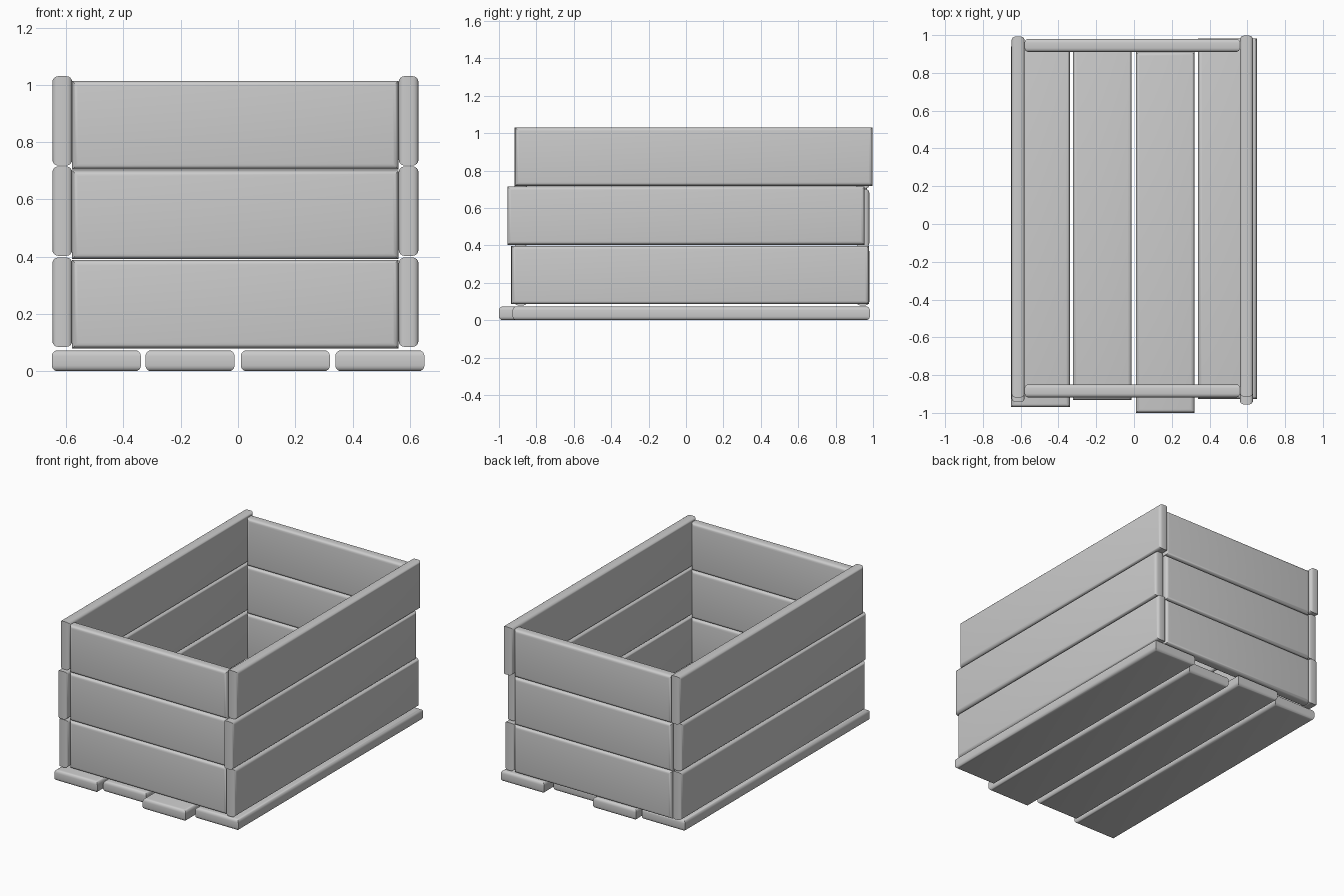
import bpy, bmesh
from mathutils import Vector

if "Cube" in bpy.data.objects:
    bpy.data.objects.remove(bpy.data.objects["Cube"])


def board(name, x, y, z, radius=0.02):
    """Plank filling the given ranges, with the rims of both broad faces rounded."""
    lo, hi = Vector((x[0], y[0], z[0])), Vector((x[1], y[1], z[1]))
    size, centre = hi - lo, (lo + hi) / 2
    thin = min(range(3), key=lambda i: size[i])
    bm = bmesh.new()
    bmesh.ops.create_cube(bm, size=1)
    bmesh.ops.scale(bm, vec=size, verts=bm.verts)
    rims = [e for e in bm.edges
            if abs(e.verts[0].co[thin] - e.verts[1].co[thin]) < 1e-6]
    bmesh.ops.bevel(bm, geom=rims, offset=radius, segments=4,
                    profile=0.5, affect='EDGES')
    bmesh.ops.recalc_face_normals(bm, faces=bm.faces)
    mesh = bpy.data.meshes.new(name)
    bm.to_mesh(mesh)
    bm.free()
    obj = bpy.data.objects.new(name, mesh)
    obj.location = centre
    bpy.context.collection.objects.link(obj)
    bpy.context.view_layer.objects.active = obj
    bpy.ops.object.select_all(action='DESELECT')
    obj.select_set(True)
    bpy.ops.object.shade_smooth_by_angle(angle=0.6)


LENGTH = 1.91

# Floor slats, each slid a little along y
for i, (x0, y0) in enumerate([(-0.65, -0.97), (-0.323, -0.932),
                              (0.01, -1.0), (0.34, -0.927)]):
    board(f"floor_slat_{i + 1}", (x0, x0 + 0.311), (y0, y0 + LENGTH), (0, 0.073))

# Long side planks, three rows per side with staggered ends
rows_z = [(0.085, 0.397), (0.403, 0.715), (0.718, 1.03)]
sides = {"left": (-0.648, [-0.935, -0.942, -0.918]),
         "right": (0.561, [-0.932, -0.955, -0.913])}
for side, (x0, starts) in sides.items():
    for i, (y0, z) in enumerate(zip(starts, rows_z)):
        board(f"{side}_plank_{i + 1}", (x0, x0 + 0.069), (y0, y0 + LENGTH), z)

# Short end planks fitted between the sides
for end, y in {"front": (-0.918, -0.849), "back": (0.911, 0.98)}.items():
    for i, z0 in enumerate([0.079, 0.391, 0.704]):
        board(f"{end}_plank_{i + 1}", (-0.579, 0.561), y, (z0, z0 + 0.31))
